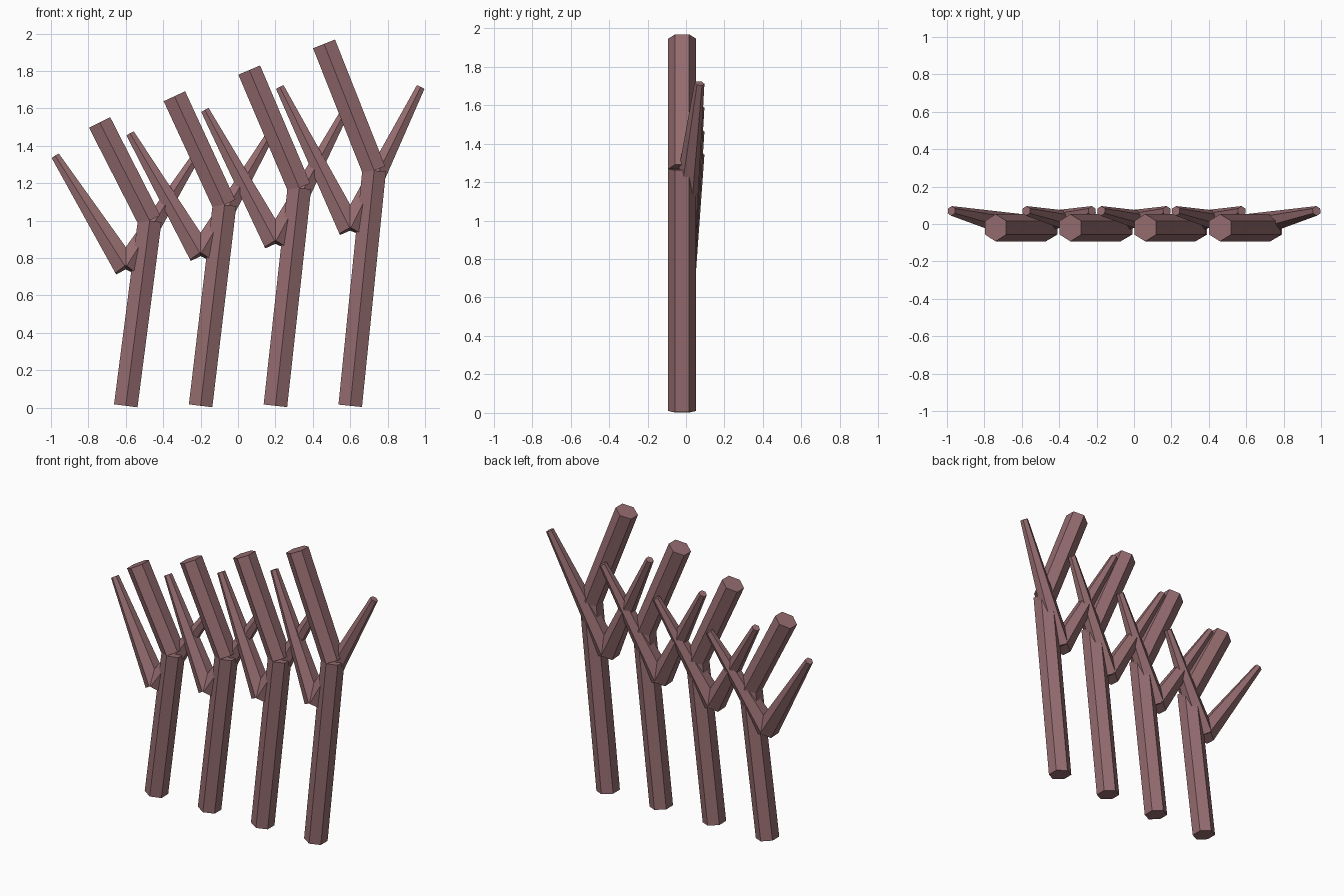
import bpy
import math
from mathutils import Vector

if "Cube" in bpy.data.objects:
    bpy.data.objects.remove(bpy.data.objects["Cube"])

bark = bpy.data.materials.new("dusty mauve")
bark.diffuse_color = (0.30, 0.15, 0.16, 1.0)
bark.use_nodes = True
bark.node_tree.nodes["Principled BSDF"].inputs["Base Color"].default_value = bark.diffuse_color

Y = -0.02      # depth of the trunk row
R = 0.073      # limb radius


def limb(name, start, end, r1, r2):
    """Six-sided limb from start to end, one corner edge facing the front."""
    a, b = Vector(start), Vector(end)
    axis = (b - a).normalized()
    front = Vector((0, -1, 0))
    front = (front - axis * front.dot(axis)).normalized()
    side = axis.cross(front)
    verts = []
    for centre, r in ((a, r1), (b, r2)):
        for k in range(6):
            t = k * math.pi / 3
            verts.append(centre + (front * math.cos(t) + side * math.sin(t)) * r)
    faces = [(k, (k + 1) % 6, (k + 1) % 6 + 6, k + 6) for k in range(6)]
    faces += [tuple(range(5, -1, -1)), tuple(range(6, 12))]
    mesh = bpy.data.meshes.new(name)
    mesh.from_pydata(verts, [], faces)
    mesh.materials.append(bark)
    bpy.context.collection.objects.link(bpy.data.objects.new(name, mesh))


# Per stem: knee height, top height, fork height, twig tip height
stems = [
    (1.000, 1.525, 0.750, 1.345),
    (1.085, 1.665, 0.820, 1.465),
    (1.175, 1.805, 0.885, 1.590),
    (1.268, 1.945, 0.955, 1.713),
]
for i, (knee, top, fork, tip) in enumerate(stems):
    x = -0.6 + 0.4 * i
    n = i + 1
    # leaning trunk and the limb bent back from its knee
    limb(f"trunk_{n}", (x, Y, 0.01), (x + 0.128, Y, knee), R, R)
    limb(f"upper_limb_{n}", (x + 0.128, Y, knee), (x - 0.14, Y, top), R, R)
    # pair of tapered twigs spreading from the fork
    for s, label in ((-1, "left"), (1, "right")):
        limb(f"{label}_twig_{n}", (x, Y, fork), (x + s * 0.376, 0.07, tip), R, 0.026)
